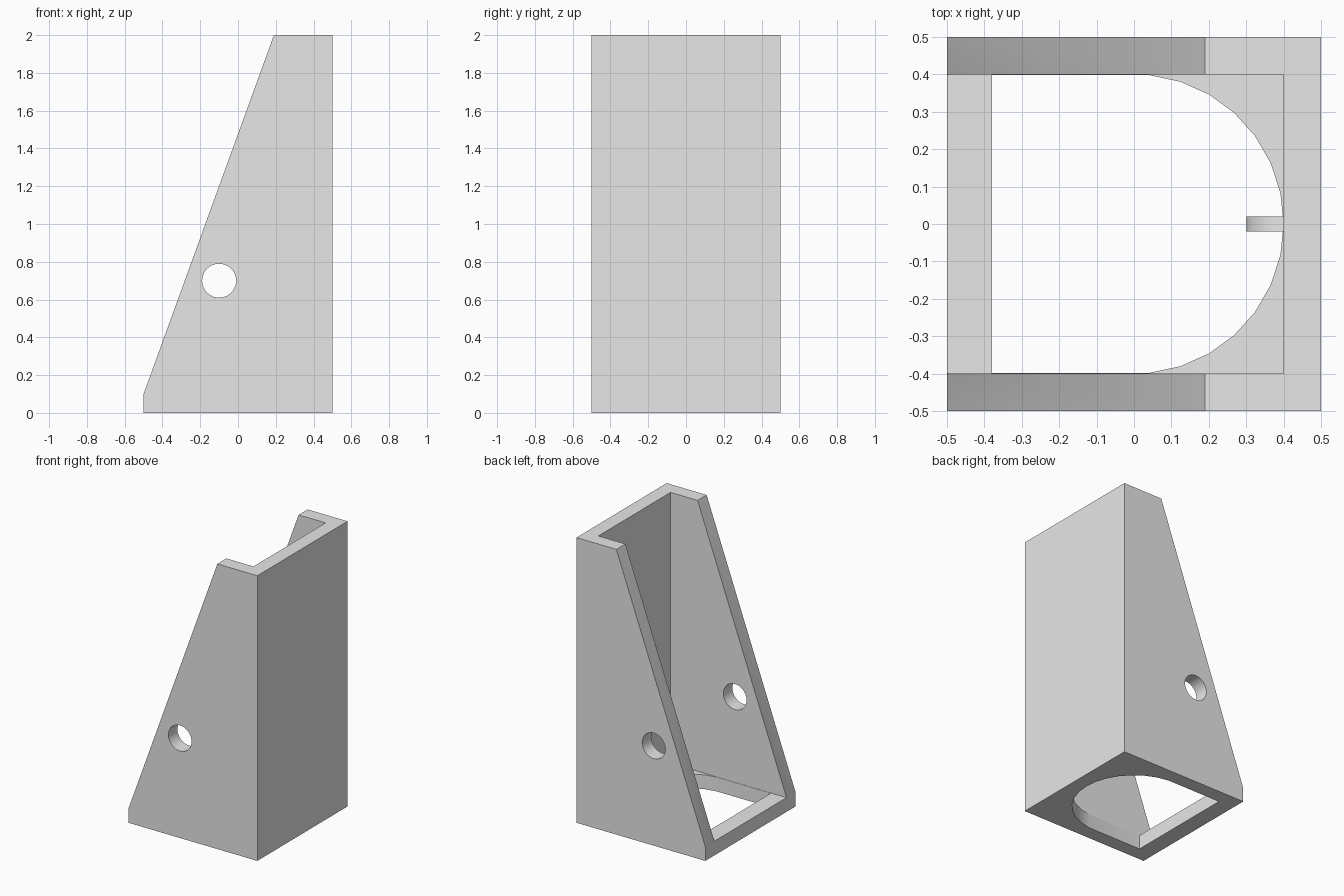
import bpy, bmesh
from math import cos, sin, radians
from mathutils import Vector

cube = bpy.data.objects.get("Cube")
if cube:
    bpy.data.objects.remove(cube, do_unlink=True)

grey = bpy.data.materials.new("light_grey")
grey.use_nodes = True
grey.diffuse_color = (0.8, 0.8, 0.8, 1)
grey.node_tree.nodes["Principled BSDF"].inputs["Base Color"].default_value = (0.8, 0.8, 0.8, 1)


def prism(name, points, depth):
    """Extrude a closed outline of 3D points along depth."""
    bm = bmesh.new()
    face = bm.faces.new([bm.verts.new(p) for p in points])
    ext = bmesh.ops.extrude_face_region(bm, geom=[face])
    moved = [v for v in ext["geom"] if isinstance(v, bmesh.types.BMVert)]
    bmesh.ops.translate(bm, vec=Vector(depth), verts=moved)
    bmesh.ops.recalc_face_normals(bm, faces=bm.faces)
    mesh = bpy.data.meshes.new(name)
    bm.to_mesh(mesh)
    bm.free()
    mesh.materials.append(grey)
    ob = bpy.data.objects.new(name, mesh)
    bpy.context.collection.objects.link(ob)
    return ob


def arc(radius, start, end, step=12):
    return [(radius * cos(radians(a)), radius * sin(radians(a)))
            for a in range(start, end + 1, step)]


def select(ob):
    bpy.ops.object.select_all(action='DESELECT')
    ob.select_set(True)
    bpy.context.view_layer.objects.active = ob


def cut(ob, cutter):
    mod = ob.modifiers.new("cut", 'BOOLEAN')
    mod.operation = 'DIFFERENCE'
    mod.solver = 'EXACT'
    mod.object = cutter
    select(ob)
    bpy.ops.object.modifier_apply(modifier=mod.name)
    bpy.data.objects.remove(cutter, do_unlink=True)


# Holder body: sloped side profile running the full width
profile = [(-0.5, 0), (0.5, 0), (0.5, 2), (0.19, 2), (-0.5, 0.1)]
body = prism("holder_body", [(x, -0.5, z) for x, z in profile], (0, 1, 0))

# Open cavity between the side walls, above the floor
cavity = [(-1, -0.4), (0.4, -0.4), (0.4, 0.4), (-1, 0.4)]
cut(body, prism("cavity_cutter", [(x, y, 0.1) for x, y in cavity], (0, 0, 3)))

# Floor opening: square at one end, round at the other
opening = [(-0.38, -0.398)] + arc(0.4, -84, 84) + [(-0.38, 0.398)]
cut(body, prism("floor_cutter", [(x, y, -0.5) for x, y in opening], (0, 0, 0.8)))

# Round hole through both side walls
ring = arc(0.09, 0, 348)
cut(body, prism("hole_cutter", [(x - 0.1, -1, z + 0.7) for x, z in ring], (0, 2, 0)))

# Small rounded tab on the inside of the tall wall
tab = prism("rounded_tab", [(x + 0.4, -0.02, z + 0.7) for x, z in arc(0.1, 90, 270)],
            (0, 0.04, 0))

for ob in (body, tab):
    select(ob)
    bpy.ops.object.shade_smooth_by_angle(angle=radians(30))
